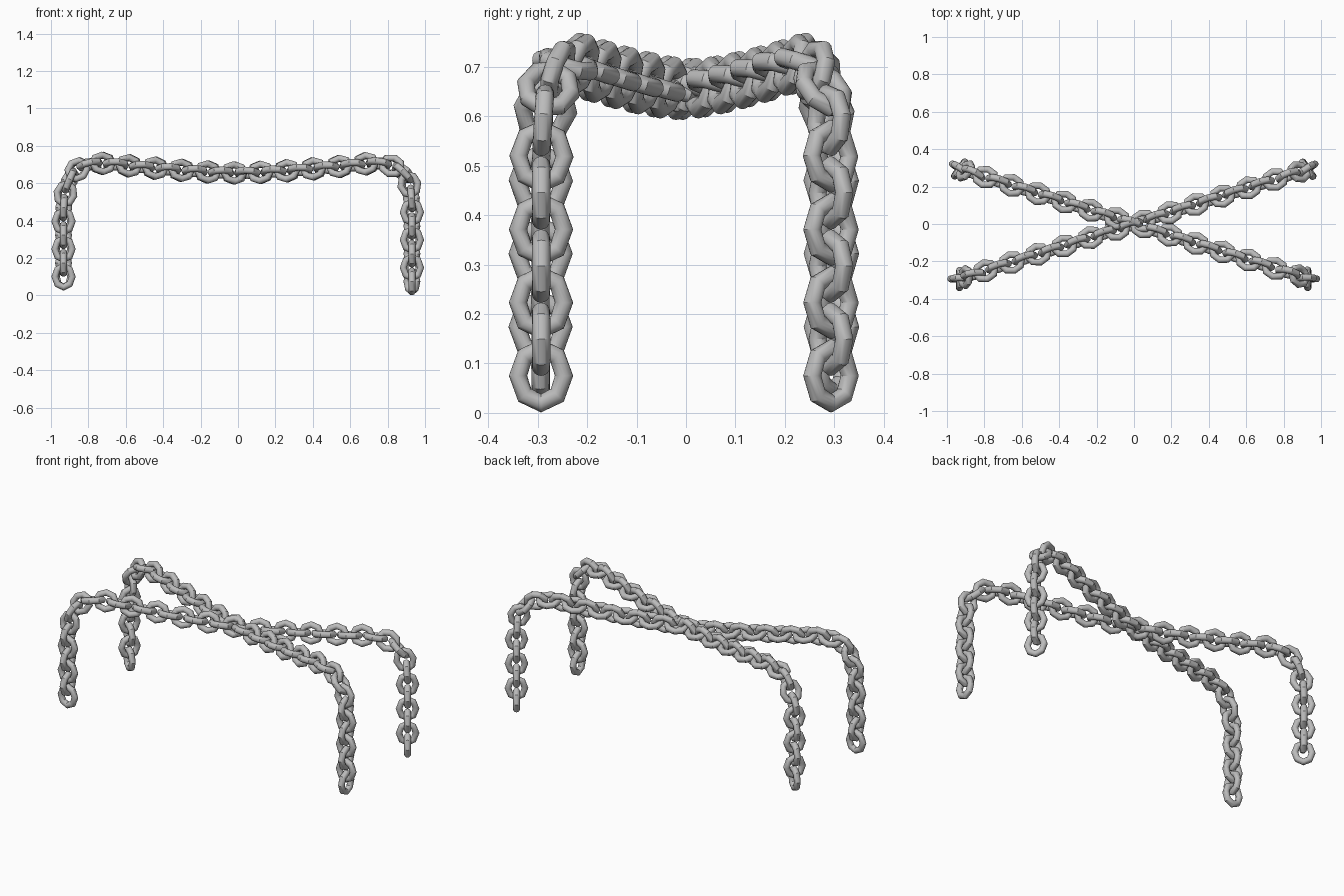
import bpy, bmesh, math
from mathutils import Matrix, Vector

cube = bpy.data.objects.get("Cube")
if cube:
    bpy.data.objects.remove(cube, do_unlink=True)

# Steel material
steel = bpy.data.materials.new("grey_steel")
steel.use_nodes = True
COLOR = (0.5, 0.5, 0.5, 1)
steel.diffuse_color = COLOR
steel.node_tree.nodes["Principled BSDF"].inputs["Base Color"].default_value = COLOR

# Chain path: distance along the span, height
PATH = [(-0.978, 0.1), (-0.978, 0.3), (-0.976, 0.48), (-0.96, 0.57), (-0.93, 0.64),
        (-0.87, 0.69), (-0.76, 0.706), (-0.6, 0.692), (-0.3, 0.668), (0, 0.655),
        (0.3, 0.668), (0.6, 0.692), (0.76, 0.706), (0.87, 0.69), (0.94, 0.64),
        (0.965, 0.57), (0.974, 0.48), (0.975, 0.3), (0.975, 0.075)]
LINKS = 42
TWIST = math.radians(-18)
SPREAD = math.radians(17.5)


def smooth_path(points, steps=24):
    """Dense Catmull-Rom samples through the points."""
    p = [Vector((x, 0, z)) for x, z in points]
    p = [2 * p[0] - p[1]] + p + [2 * p[-1] - p[-2]]
    out = []
    for a, b, c, d in zip(p, p[1:], p[2:], p[3:]):
        for i in range(steps):
            t = i / steps
            out.append(b + (c - a) * t / 2 + (2 * a - 5 * b + 4 * c - d) * t**2 / 2
                       + (3 * b - a - 3 * c + d) * t**3 / 2)
    return out + [p[-2]]


def spaced(samples, count):
    """Evenly spaced positions and tangents along the samples."""
    total = sum((b - a).length for a, b in zip(samples, samples[1:]))
    step, run, made = total / (count - 1), 0, 0
    for a, b in zip(samples, samples[1:]):
        seg = (b - a).length
        while made < count and made * step <= run + seg + 1e-5:
            yield a.lerp(b, (made * step - run) / seg), (b - a).normalized()
            made += 1
        run += seg


# One eight-sided link, stretched lengthwise
bpy.ops.mesh.primitive_torus_add(major_segments=8, minor_segments=16,
                                 major_radius=0.0465, minor_radius=0.0185)
template = bpy.context.object
for v in template.data.vertices:
    v.co.x += 0.009 * math.cos(math.atan2(v.co.y, v.co.x))

# Links alternate between upright and flat along the path
bm = bmesh.new()
side = Vector((0, 1, 0))
for i, (pos, along) in enumerate(spaced(smooth_path(PATH), LINKS)):
    wide = side if i % 2 else along.cross(side)
    wide = Matrix.Rotation(TWIST, 3, along) @ wide
    turn = Matrix((along, wide, along.cross(wide))).transposed().to_4x4()
    start = len(bm.verts)
    bm.from_mesh(template.data)
    bm.verts.ensure_lookup_table()
    bmesh.ops.transform(bm, matrix=Matrix.Translation(pos) @ turn, verts=bm.verts[start:])
mesh = bpy.data.meshes.new("chain")
bm.to_mesh(mesh)
bm.free()
mesh.materials.append(steel)
bpy.data.objects.remove(template, do_unlink=True)

# Two crossing chains
for name, angle in (("chain_rising", SPREAD), ("chain_falling", -SPREAD)):
    chain = bpy.data.objects.new(name, mesh.copy())
    bpy.context.collection.objects.link(chain)
    chain.rotation_euler.z = angle
    bpy.ops.object.select_all(action='DESELECT')
    chain.select_set(True)
    bpy.context.view_layer.objects.active = chain
    bpy.ops.object.shade_smooth_by_angle(angle=math.radians(30))
bpy.data.meshes.remove(mesh)
